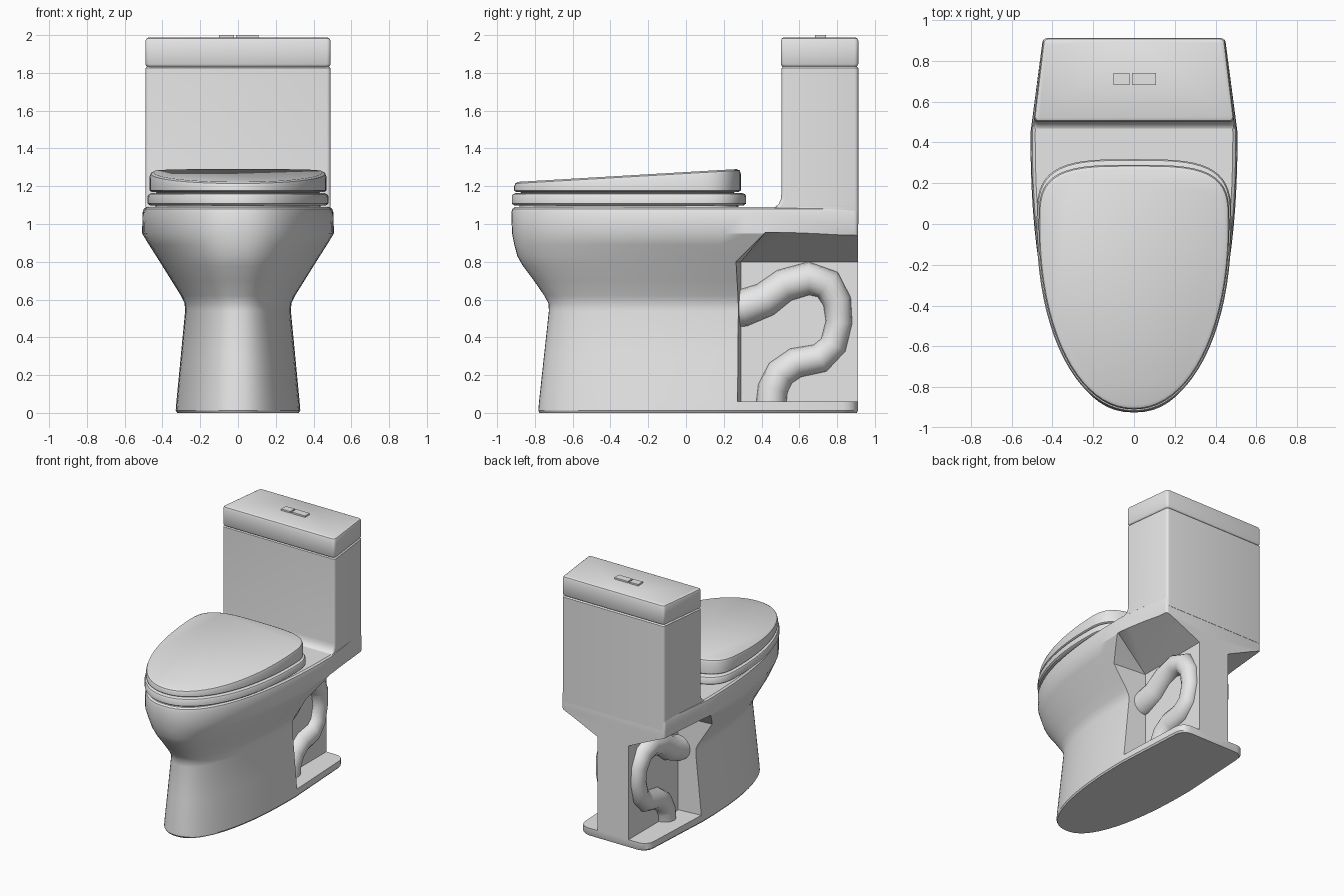
import bpy, bmesh
from math import sin, cos, pi, radians
from mathutils import Vector

cube = bpy.data.objects.get("Cube")
if cube:
    bpy.data.objects.remove(cube)

ceramic = bpy.data.materials.new("light grey ceramic")
ceramic.use_nodes = True
GREY = (0.8, 0.8, 0.8, 1)
ceramic.diffuse_color = GREY
ceramic.node_tree.nodes["Principled BSDF"].inputs["Base Color"].default_value = GREY


def finish(bm, name, angle=35):
    """Turn a bmesh into a smooth-shaded object."""
    bmesh.ops.recalc_face_normals(bm, faces=bm.faces)
    mesh = bpy.data.meshes.new(name)
    bm.to_mesh(mesh)
    bm.free()
    ob = bpy.data.objects.new(name, mesh)
    bpy.context.collection.objects.link(ob)
    mesh.materials.append(ceramic)
    smooth(ob, angle)
    return ob


def smooth(ob, angle=35):
    bpy.ops.object.select_all(action='DESELECT')
    ob.select_set(True)
    bpy.context.view_layer.objects.active = ob
    bpy.ops.object.shade_smooth_by_angle(angle=radians(angle))


def loft(name, rings, angle=35):
    """Skin a stack of equal-sized rings and cap both ends."""
    bm = bmesh.new()
    loops = [[bm.verts.new(p) for p in ring] for ring in rings]
    n = len(loops[0])
    for a, b in zip(loops, loops[1:]):
        for i in range(n):
            j = (i + 1) % n
            bm.faces.new((a[i], a[j], b[j], b[i]))
    bm.faces.new(loops[0])
    bm.faces.new(loops[-1])
    return finish(bm, name, angle)


def mirrored(half):
    """Close a half outline that runs from the front centre to the back centre."""
    return half + [(-x, y) for x, y in reversed(half[1:-1])]


def quarter(w, depth, n, steps):
    """Superellipse quarter from (0, depth) to (w, 0)."""
    angles = [pi / 2 * i / steps for i in range(steps + 1)]
    return [(w * abs(sin(a)) ** (2 / n), depth * abs(cos(a)) ** (2 / n)) for a in angles]


def corner(x, y, r, steps=4):
    """Rounded back corner ending on the back edge."""
    return [(x - r + r * cos(pi / 2 * i / steps), y - r + r * sin(pi / 2 * i / steps))
            for i in range(steps + 1)]


def body_outline(front, w, widest, back_w, back, r):
    half = [(x, widest + y) for x, y in quarter(w, front - widest, 2.3, 22)]
    return mirrored(half + corner(back_w, back, r) + [(0, back)])


def seat_outline(front, w, back):
    rear = [(x, y) for x, y in reversed(quarter(w, back, 3.5, 14))]
    return mirrored(quarter(w, front, 2.1, 20) + rear[1:])


def tank_outline(front, inset=0):
    w, bw, back, r = 0.49 - inset, 0.447 - inset, 0.912 - inset, 0.02
    front += inset
    fc = [(x, 2 * front - y) for x, y in reversed(corner(w, front, r))]
    fc = [(x, y) for x, y in fc]
    return mirrored([(0, front)] + fc + corner(bw, back, r) + [(0, back)])


def at(outline, z):
    return [(x, y, z) for x, y in outline]


# Bowl and pedestal: z, front, half width, widest y, back half width, back, corner radius
sections = [
    (0.00, -0.775, 0.322, 0.25, 0.29, 0.905, 0.08),
    (0.012, -0.782, 0.33, 0.25, 0.30, 0.91, 0.08),
    (0.06, -0.778, 0.326, 0.25, 0.30, 0.91, 0.08),
    (0.30, -0.752, 0.303, 0.25, 0.28, 0.91, 0.06),
    (0.54, -0.726, 0.28, 0.25, 0.27, 0.91, 0.04),
    (0.58, -0.728, 0.283, 0.26, 0.28, 0.91, 0.04),
    (0.62, -0.75, 0.302, 0.28, 0.30, 0.91, 0.04),
    (0.70, -0.805, 0.352, 0.32, 0.34, 0.91, 0.03),
    (0.78, -0.865, 0.402, 0.36, 0.39, 0.91, 0.03),
    (0.83, -0.893, 0.434, 0.40, 0.42, 0.91, 0.02),
    (0.89, -0.909, 0.472, 0.43, 0.44, 0.91, 0.02),
    (0.95, -0.921, 0.508, 0.45, 0.45, 0.91, 0.02),
    (1.06, -0.925, 0.505, 0.45, 0.45, 0.91, 0.02),
    (1.08, -0.919, 0.499, 0.45, 0.445, 0.905, 0.02),
    (1.09, -0.905, 0.485, 0.45, 0.435, 0.895, 0.02),
]
body = loft("bowl_and_pedestal", [at(body_outline(*s[1:]), s[0]) for s in sections])

# Side recesses with a sloping ceiling, leaving a narrow core and a foot plate
for side in (-1, 1):
    bm = bmesh.new()
    for z in (0.06, 0.80):
        for x, y in ((0.135, 0.29), (0.8, 0.23), (0.135, 1.2), (0.8, 1.2)):
            bm.verts.new((side * x, y, z))
    for x, y in ((0.50, 0.42), (0.8, 0.42), (0.47, 1.2), (0.8, 1.2)):
        bm.verts.new((side * x, y, 0.955))
    bmesh.ops.convex_hull(bm, input=bm.verts)
    cutter = finish(bm, "recess_cutter")
    cutter.hide_render = True
    cut = body.modifiers.new("recess", 'BOOLEAN')
    cut.operation = 'DIFFERENCE'
    cut.solver = 'EXACT'
    cut.object = cutter
    bpy.context.view_layer.objects.active = body
    bpy.ops.object.modifier_apply(modifier=cut.name)
    bpy.data.objects.remove(cutter)
smooth(body, 32)

# Trapway pipes: y, z and radius along the centre line
path = [(0.22, 0.55, 0.10), (0.30, 0.555, 0.098), (0.42, 0.60, 0.092), (0.52, 0.675, 0.088),
        (0.65, 0.712, 0.088), (0.75, 0.68, 0.084), (0.80, 0.59, 0.075), (0.81, 0.48, 0.07),
        (0.78, 0.36, 0.072), (0.71, 0.29, 0.078), (0.58, 0.265, 0.08), (0.50, 0.21, 0.08),
        (0.46, 0.13, 0.08), (0.45, 0.04, 0.08)]
for side, label in ((1, "left"), (-1, "right")):
    rings = []
    for i, (y, z, r) in enumerate(path):
        a, b = path[max(i - 1, 0)], path[min(i + 1, len(path) - 1)]
        normal = Vector((0, a[2 - 1] - b[1], b[0] - a[0])).normalized()
        centre = Vector((side * 0.135, y, z))
        rings.append([centre + r * (Vector((cos(t), 0, 0)) + sin(t) * normal)
                      for t in (2 * pi * k / 16 for k in range(16))])
    loft(label + "_trapway_pipe", rings, 50)

# Tank, flared at the front where it meets the deck
tank = [(1.0, 0.45, 0), (1.085, 0.45, 0), (1.092, 0.475, 0), (1.105, 0.49, 0),
        (1.13, 0.502, 0), (1.16, 0.505, 0), (1.825, 0.505, 0), (1.835, 0.505, 0.01)]
loft("tank", [at(tank_outline(f, i), z) for z, f, i in tank])

# Tank lid
lid = [(1.83, 0.012), (1.838, 0.004), (1.846, 0), (1.97, 0), (1.982, 0.005), (1.988, 0.016)]
loft("tank_lid", [at(tank_outline(0.502, i), z) for z, i in lid])

# Flush buttons
for label, x0, x1 in (("small", -0.10, -0.022), ("large", -0.01, 0.108)):
    plate = [(x0, 0.682), (x1, 0.682), (x1, 0.74), (x0, 0.74)]
    loft(label + "_flush_button", [at(plate, 1.985), at(plate, 2.0)])

# Seat, resting on a recessed spacer
seat = [(1.08, 0.04), (1.098, 0.04), (1.099, 0.012), (1.108, 0), (1.148, 0),
        (1.158, 0.006), (1.163, 0.02)]
loft("seat", [at(seat_outline(-0.922 + i, 0.478 - i, 0.318 - i), z) for z, i in seat])

# Seat cover with a top that rises towards the back
bottom = [(1.155, 0.04), (1.168, 0.035), (1.17, 0.01), (1.178, 0)]
rings = [at(seat_outline(-0.91 + i, 0.468 - i, 0.29 - i), z) for z, i in bottom]
for drop, i in ((0.024, 0), (0.008, 0.006), (0, 0.022)):
    rings.append([(x, y, 1.222 + 0.07 * (y + 0.91) / 1.2 - drop)
                  for x, y in seat_outline(-0.91 + i, 0.468 - i, 0.29 - i)])
loft("seat_cover", rings)
